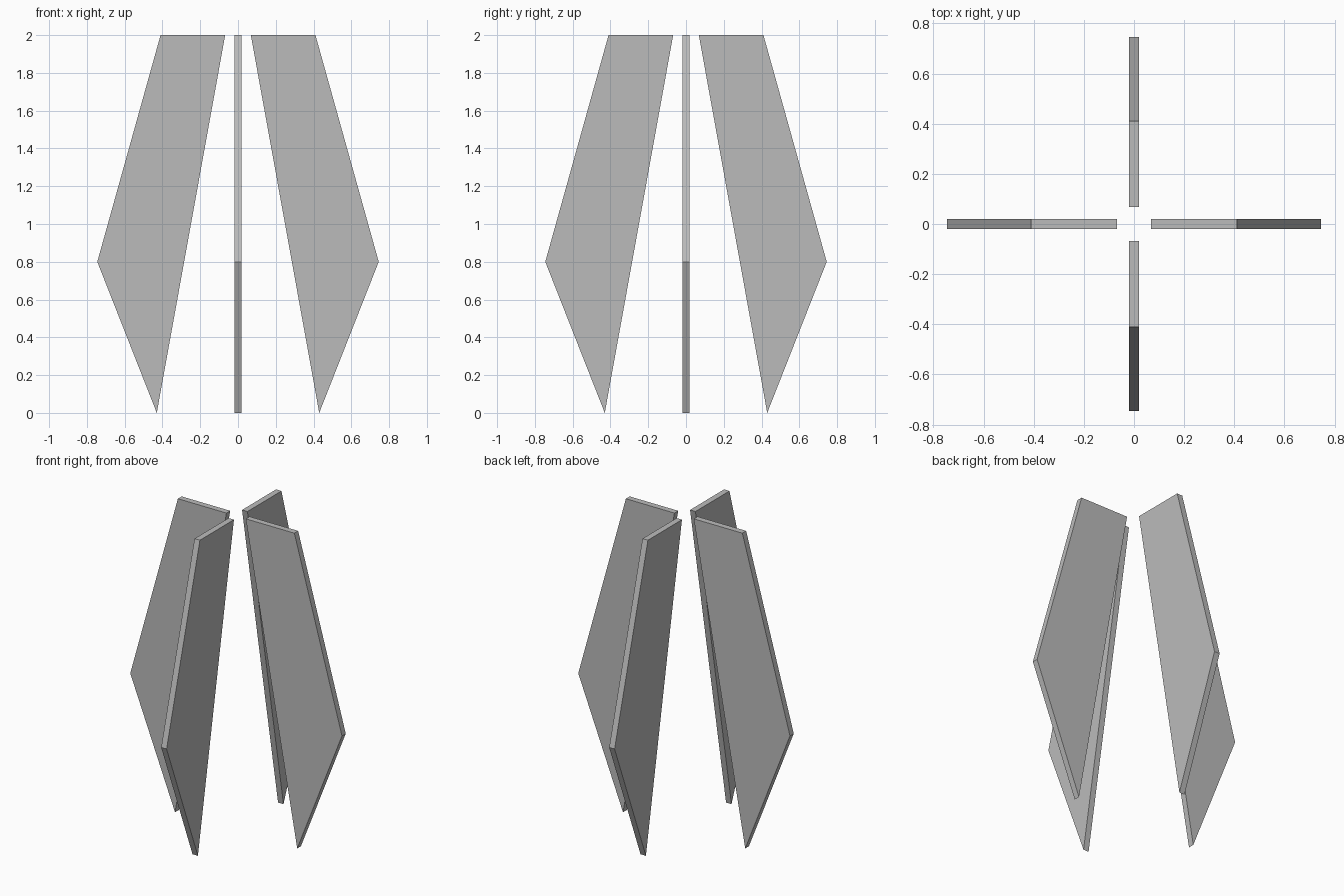
import bpy, bmesh
from math import pi
from mathutils import Matrix

cube = bpy.data.objects.get("Cube")
if cube:
    bpy.data.objects.remove(cube, do_unlink=True)

# Plain grey finish
grey = bpy.data.materials.new("plain_grey")
grey.use_nodes = True
colour = (0.5, 0.5, 0.5, 1)
grey.diffuse_color = colour
grey.node_tree.nodes["Principled BSDF"].inputs["Base Color"].default_value = colour

# Fin outline as (distance from centre, height)
OUTLINE = [(0.068, 2.0), (0.43, 0.0), (0.745, 0.8), (0.41, 2.0)]
THICKNESS = 0.038


def make_fin(name, angle):
    """Extrude the fin outline into a flat plate and turn it about z."""
    bm = bmesh.new()
    face = bm.faces.new([bm.verts.new((r, -THICKNESS / 2, z)) for r, z in OUTLINE])
    extruded = bmesh.ops.extrude_face_region(bm, geom=[face])["geom"]
    moved = [v for v in extruded if isinstance(v, bmesh.types.BMVert)]
    bmesh.ops.translate(bm, verts=moved, vec=(0, THICKNESS, 0))
    bmesh.ops.recalc_face_normals(bm, faces=bm.faces)
    bm.transform(Matrix.Rotation(angle, 4, "Z"))
    mesh = bpy.data.meshes.new(name)
    bm.to_mesh(mesh)
    bm.free()
    mesh.materials.append(grey)
    bpy.context.collection.objects.link(bpy.data.objects.new(name, mesh))


# Four fins in a cross
for i, side in enumerate(("left", "back", "right", "front")):
    make_fin(side + "_fin", i * pi / 2)
